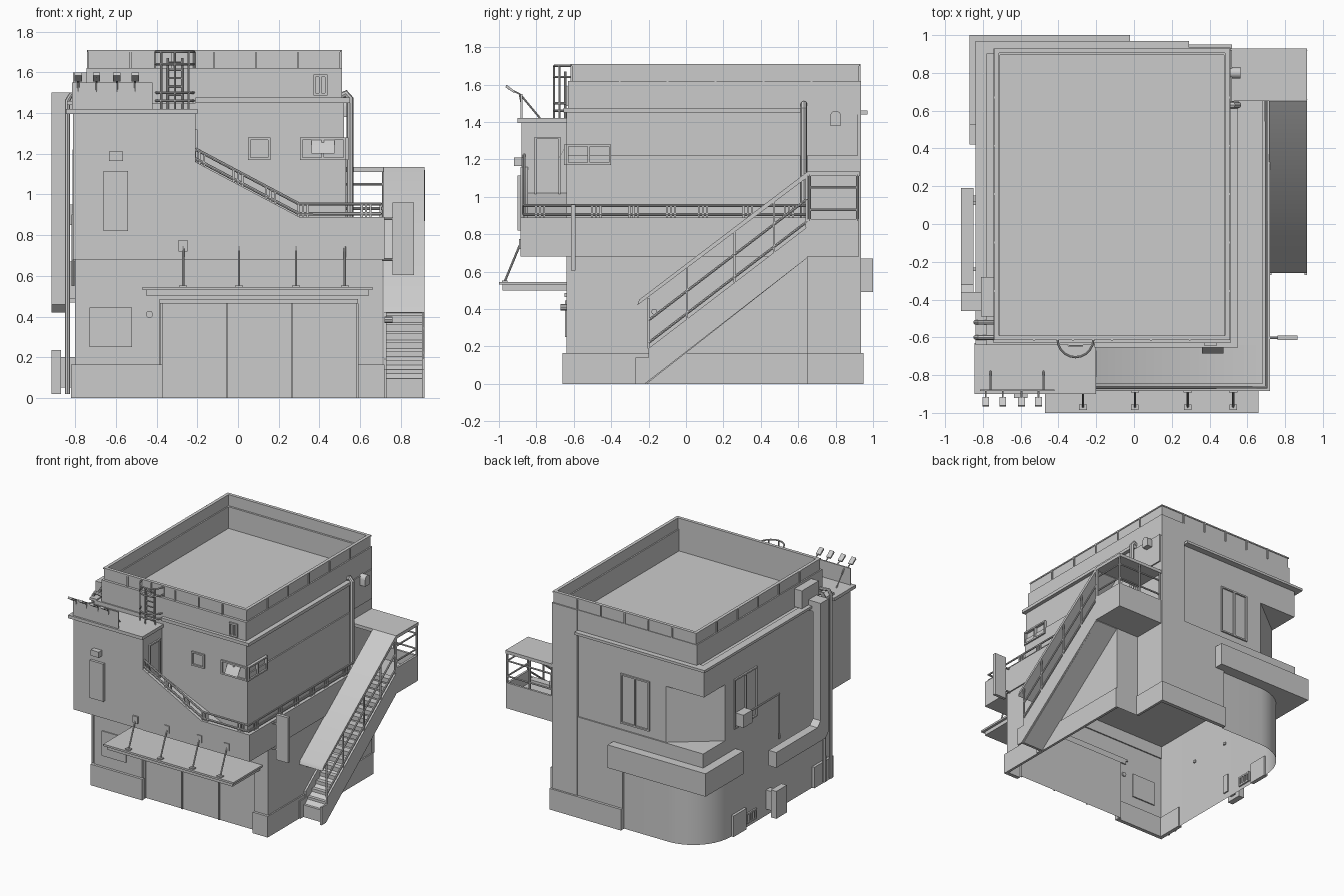
import bpy, bmesh, math
from mathutils import Vector

cube = bpy.data.objects.get("Cube")
if cube:
    bpy.data.objects.remove(cube, do_unlink=True)

grey = bpy.data.materials.new("plain_grey")
grey.use_nodes = True
grey.diffuse_color = (.6, .6, .6, 1)
grey.node_tree.nodes["Principled BSDF"].inputs["Base Color"].default_value = grey.diffuse_color
parts = []


def add_mesh(name, mesh):
    obj = bpy.data.objects.new(name, mesh)
    mesh.materials.clear()
    mesh.materials.append(grey)
    bpy.context.scene.collection.objects.link(obj)
    parts.append(obj)
    return obj


def prism(name, axis, points, low, high, bottom=True, top=True):
    """Extrude a 2D outline along one axis, with optional end caps."""
    def place(p, h):
        return {"x": (h, p[0], p[1]), "y": (p[0], h, p[1]), "z": (p[0], p[1], h)}[axis]
    bm = bmesh.new()
    lower = [bm.verts.new(place(p, low)) for p in points]
    upper = [bm.verts.new(place(p, high)) for p in points]
    count = len(points)
    for i in range(count):
        j = (i + 1) % count
        bm.faces.new((lower[i], lower[j], upper[j], upper[i]))
    if bottom:
        bm.faces.new(lower[::-1])
    if top:
        bm.faces.new(upper)
    bmesh.ops.recalc_face_normals(bm, faces=bm.faces)
    mesh = bpy.data.meshes.new(name)
    bm.to_mesh(mesh)
    bm.free()
    return add_mesh(name, mesh)


def box(name, x0, x1, y0, y1, z0, z1):
    return prism(name, "z", [(x0, y0), (x1, y0), (x1, y1), (x0, y1)], z0, z1)


def tube(name, points, radius, cyclic=False):
    """Round bar or pipe along a path."""
    curve = bpy.data.curves.new(name, "CURVE")
    curve.dimensions = "3D"
    curve.bevel_depth = radius
    curve.bevel_resolution = 2
    curve.use_fill_caps = True
    spline = curve.splines.new("POLY")
    spline.points.add(len(points) - 1)
    for target, p in zip(spline.points, points):
        target.co = (*p, 1)
    spline.use_cyclic_u = cyclic
    temp = bpy.data.objects.new(name + "_path", curve)
    bpy.context.scene.collection.objects.link(temp)
    graph = bpy.context.evaluated_depsgraph_get()
    mesh = bpy.data.meshes.new_from_object(temp.evaluated_get(graph))
    bpy.data.objects.remove(temp, do_unlink=True)
    return add_mesh(name, mesh)


def window(name, axis, plane, a0, a1, z0, z1, mullions=0, t=.012):
    """Raised frame with mullions on a wall facing x or y."""
    def bar(label, b0, b1, c0, c1):
        outline = [(b0, c0), (b1, c0), (b1, c1), (b0, c1)]
        prism(name + label, axis, outline, plane - t, plane + t)
    bar("_sill", a0, a1, z0, z0 + t)
    bar("_head", a0, a1, z1 - t, z1)
    for i in range(mullions + 2):
        a = a0 + (a1 - a0 - t) * i / (mullions + 1)
        bar("_upright", a, a + t, z0, z1)


def arc(cx, cy, radius, start, end, steps=10):
    angles = [math.radians(start + (end - start) * i / steps) for i in range(steps + 1)]
    return [(cx + radius * math.cos(a), cy + radius * math.sin(a)) for a in angles]


# Ground storey shell, open underneath, with a rounded back corner
back_outline = [(.71, -.64), (.71, .65), (.51, .65), (.51, .93), (-.1, .93), (-.1, .91)]
back_outline += arc(-.48, .59, .32, 90, 180)
door_outline = [(-.8, -.64), (-.385, -.64), (-.385, -.61), (.59, -.61), (.59, -.64)]
prism("ground_walls", "z", door_outline + back_outline, 0, .475, False, False)
prism("ground_upper_walls", "z", [(-.8, -.64)] + back_outline, .475, .78, False)
box("door_lintel", -.385, .59, -.65, -.61, .465, .485)
for i in range(4):
    x = -.38 + i * .32
    box("door_mullion", x, x + .01, -.62, -.61, 0, .47)

# Plinth blocks
box("plinth_front_left", -.82, -.37, -.66, -.63, 0, .165)
box("plinth_front_right", .59, .72, -.66, -.63, 0, .165)
box("plinth_stair_side", .7, .72, -.66, .65, 0, .165)
box("plinth_back", -.1, .52, .92, .95, 0, .165)
box("plinth_back_return", .5, .52, .65, .95, 0, .165)
for y0, y1 in ((-.66, -.42), (.42, .58)):
    box("plinth_duct_side", -.82, -.79, y0, y1, 0, .165)

# Upper storey with a chamfered corner under a square fascia
prism("upper_walls", "z", [(-.8, -.64), (.53, -.64), (.53, .65), (.51, .65), (.51, .92),
                           (-.47, .92), (-.8, .66)], .78, 1.22)
box("upper_fascia", -.8, .52, -.64, .92, 1.22, 1.45)
box("back_pier", .29, .51, .9, .935, .165, 1.62)
box("corner_balcony_floor", -.8, -.1, .55, .93, .66, .78)
box("corner_balcony_front", -.87, -.02, .53, 1, .49, .67)
box("ledge_back", -.84, .29, .9, .97, 1.44, 1.46)
box("ledge_duct_side", -.84, -.78, -.64, .97, 1.44, 1.46)
box("ledge_front", -.21, .55, -.655, -.6, 1.45, 1.475)
box("ledge_stair_side", .5, .55, -.655, .64, 1.45, 1.475)

# Hollow roof wall and metal parapet
def ring(name, x0, x1, y0, y1, z0, z1, t):
    box(name + "_front", x0, x1, y0, y0 + t, z0, z1)
    box(name + "_back", x0, x1, y1 - t, y1, z0, z1)
    box(name + "_side", x0, x0 + t, y0 + t, y1 - t, z0, z1)
    box(name + "_side", x1 - t, x1, y0 + t, y1 - t, z0, z1)

ring("roof_wall", -.745, .512, -.63, .93, 1.44, 1.62, .035)
ring("parapet", -.735, .502, -.61, .925, 1.62, 1.7, .015)
ring("parapet_cap", -.74, .507, -.615, .93, 1.7, 1.71, .025)
for i in range(1, 6):
    x, y = -.735 + i * .206, -.61 + i * .256
    for side in (-.614, .929):
        box("parapet_rib", x - .005, x + .005, side - .004, side + .004, 1.62, 1.71)
    for side in (-.739, .506):
        box("parapet_rib", side - .004, side + .004, y - .005, y + .005, 1.62, 1.71)

# Front bay, sloping front parapet and ramp
box("bay", -.81, -.21, -.88, -.63, .68, 1.4)
box("bay_roof", -.845, -.2, -.9, -.63, 1.395, 1.42)
prism("front_parapet", "y", [(-.21, .68), (.72, .68), (.72, .89), (.3, .89), (-.21, 1.16)], -.885, -.845)
prism("front_ramp", "y", [(-.21, .68), (.71, .68), (.71, .78), (.32, .78), (-.21, 1.02)], -.85, -.63)
box("side_parapet", .68, .72, -.885, .65, .68, .89)
window("bay_door", "x", -.21, -.81, -.67, 1.0, 1.32)

# Balcony railing: two bars and grouped posts
def railing_z(x):
    return .89 + max(0, .3 - x) * .53

corners = [(-.21, -.865), (.3, -.865), (.7, -.865), (.7, .65)]
for lift in (.015, .063):
    tube("balcony_rail", [(x, y, railing_z(x) + lift) for x, y in corners], .008)
post_spots = [(x, -.865, 1, 0) for x in (-.19, 0, .16, .32, .63)]
post_spots += [(.7, y, 0, 1) for y in (-.78, -.48, -.28, -.08, .09, .33, .55)]
for x, y, dx, dy in post_spots:
    for k in (-1, 0, 1):
        px, py = x + dx * k * .022, y + dy * k * .022
        z = railing_z(px)
        box("balcony_post", px - .005, px + .005, py - .005, py + .005, z - .01, z + .065)

# Front canopy with hanger rods
box("canopy_top", -.47, .66, -1, -.63, .53, .545)
box("canopy_base", -.45, .64, -.98, -.63, .5, .53)
for x in (-.27, .005, .285, .525):
    tube("canopy_rod", [(x, -.97, .545), (x, -.885, .75)], .006)
    box("canopy_rod_plate", x - .022, x + .022, -.892, -.88, .72, .775)
    box("canopy_rod_foot", x - .02, x + .02, -.985, -.955, .545, .553)

# Front panels, lamps and windows
box("ground_notice_panel", -.73, -.52, -.648, -.63, .25, .445)
box("bay_sign", -.66, -.54, -.9, -.88, .82, 1.115)
box("bay_lamp", -.635, -.565, -.92, -.88, 1.165, 1.21)
tube("round_lamp", [(-.435, -.63, .41), (-.435, -.67, .41)], .018)
window("small_window", "y", -.64, .05, .16, 1.17, 1.28)
window("corner_window_front", "y", -.64, .305, .53, 1.17, 1.28, 1)
window("corner_window_side", "x", .53, -.64, -.4, 1.17, 1.28, 1)
prism("open_sash", "x", [(-.64, 1.275), (-.635, 1.28), (-.68, 1.205), (-.685, 1.2)], .36, .475)
window("roof_vent", "y", -.63, .37, .44, 1.485, 1.59, 1)
window("balcony_window_back", "y", .92, -.33, -.08, .83, 1.22, 1)
window("balcony_window_side", "x", -.8, .27, .55, .83, 1.22, 1)

# Roof sign board and floodlights
box("sign_board", -.815, -.42, -.885, -.875, 1.42, 1.55)
for x in (-.76, -.48):
    tube("sign_brace", [(x, -.78, 1.42), (x, -.88, 1.54)], .005)
for x in (-.785, -.695, -.595, -.505):
    tube("floodlight_arm", [(x, -.88, 1.5), (x, -.89, 1.55), (x, -.95, 1.58)], .005)
    prism("floodlight", "x", [(-.96, 1.6), (-.915, 1.565), (-.92, 1.555), (-.965, 1.585)], x - .018, x + .018)

# Caged roof ladder
for z in (1.46, 1.5, 1.64, 1.7):
    tube("cage_hoop", [(x, y, z) for x, y in arc(-.31, -.61, .095, 180, 360)], .006)
for x, y in arc(-.31, -.61, .095, 180, 360, 4):
    tube("cage_bar", [(x, y, 1.42), (x, y, 1.7)], .005)
for x in (-.345, -.275):
    tube("ladder_rail", [(x, -.645, 1.42), (x, -.645, 1.67)], .006)
for i in range(6):
    z = 1.45 + i * .04
    tube("ladder_rung", [(-.345, -.645, z), (-.275, -.645, z)], .004)

# Outside stair with covered landing
stringer = [(-.27, 0), (-.22, 0), (.65, .675), (.65, .84), (-.2, .19), (-.2, .14), (-.27, .14)]
for x in (.715, .903):
    prism("stair_stringer", "x", stringer, x, x + .014)
prism("stair_slab", "x", [(-.23, 0), (-.21, 0), (.65, .675), (.65, .77), (-.23, .08)], .725, .905)
for i in range(17):
    y, z = -.23 + i * .052, .06 + i * .0445
    box("stair_tread", .725, .905, y, y + .055, z, z + .035)
prism("stair_roof", "x", [(-.26, .42), (-.25, .45), (.65, 1.135), (.65, 1.105)], .715, .917)
for y in (-.2, .005, .26, .47, .645):
    base = .19 + (y + .2) * .765
    box("stair_post", .905, .915, y - .005, y + .005, base, base + .27)
for lift in (.03, .15):
    tube("stair_rail", [(.91, -.2, .19 + lift), (.91, .65, .84 + lift)], .007)
tube("stair_lamp", [(.72, -.17, .385), (.76, -.17, .385)], .016)
box("landing_base", .5, .917, .65, .925, .68, .78)
box("landing_side", .9, .917, .65, .925, .78, .88)
box("landing_back", .51, .917, .908, .925, .78, .88)
box("landing_roof", .51, .917, .65, .93, 1.11, 1.135)
for z in (.93, 1.05):
    tube("landing_rail", [(.91, .66, z), (.91, .917, z), (.52, .917, z)], .007)
for x, y in ((.91, .66), (.91, .917), (.715, .917), (.52, .917)):
    tube("landing_post", [(x, y, .87), (x, y, 1.12)], .008)

# Projecting sign beside the stair
box("projecting_sign", .76, .865, -.615, -.59, .605, .96)
for z in (.68, .88):
    tube("projecting_sign_bracket", [(.7, -.603, z), (.77, -.603, z)], .007)

# Pipes, vents, air duct and equipment boxes
tube("stair_side_pipe", [(.5, .63, 1.48), (.53, .63, 1.495), (.55, .63, 1.47), (.55, .63, .78)], .018)
prism("dome_vent", "x", [(.77, 1.38), (.83, 1.38)] + arc(.8, 1.43, .03, 0, 180, 8), .5, .565)
prism("air_duct", "x", [(-.46, 1.5), (-.46, .46), (-.42, .42), (.19, .42), (.19, .54),
                        (-.32, .54), (-.36, .58), (-.36, 1.5)], -.917, -.85)
box("duct_elbow", -.9, -.74, -.46, -.36, 1.42, 1.5)
box("duct_housing", -.81, -.74, -.49, -.28, 1.46, 1.6)
for y in (.1, -.25):
    box("duct_bracket", -.86, -.79, y, y + .02, .47, .49)
for y in (-.52, -.6):
    tube("drain_pipe", [(-.74, y, 1.48), (-.82, y, 1.49), (-.838, y, 1.46), (-.838, y, .02)], .013)
box("cooling_unit", -.87, -.79, .42, .53, .85, .95)
tube("cooling_pipe", [(-.81, .45, .9), (-.81, 0, .9), (-.81, 0, .55)], .007)
box("utility_cabinet", -.917, -.87, .06, .19, .02, .235)
box("utility_cabinet_mount", -.87, -.79, .1, .15, .05, .2)
window("low_vent", "x", -.8, .28, .4, .03, .11, 3)

# Smooth the rounded parts, keeping hard edges
bpy.ops.object.select_all(action="DESELECT")
for obj in parts:
    obj.select_set(True)
bpy.context.view_layer.objects.active = parts[0]
bpy.ops.object.shade_smooth_by_angle(angle=math.radians(35))
